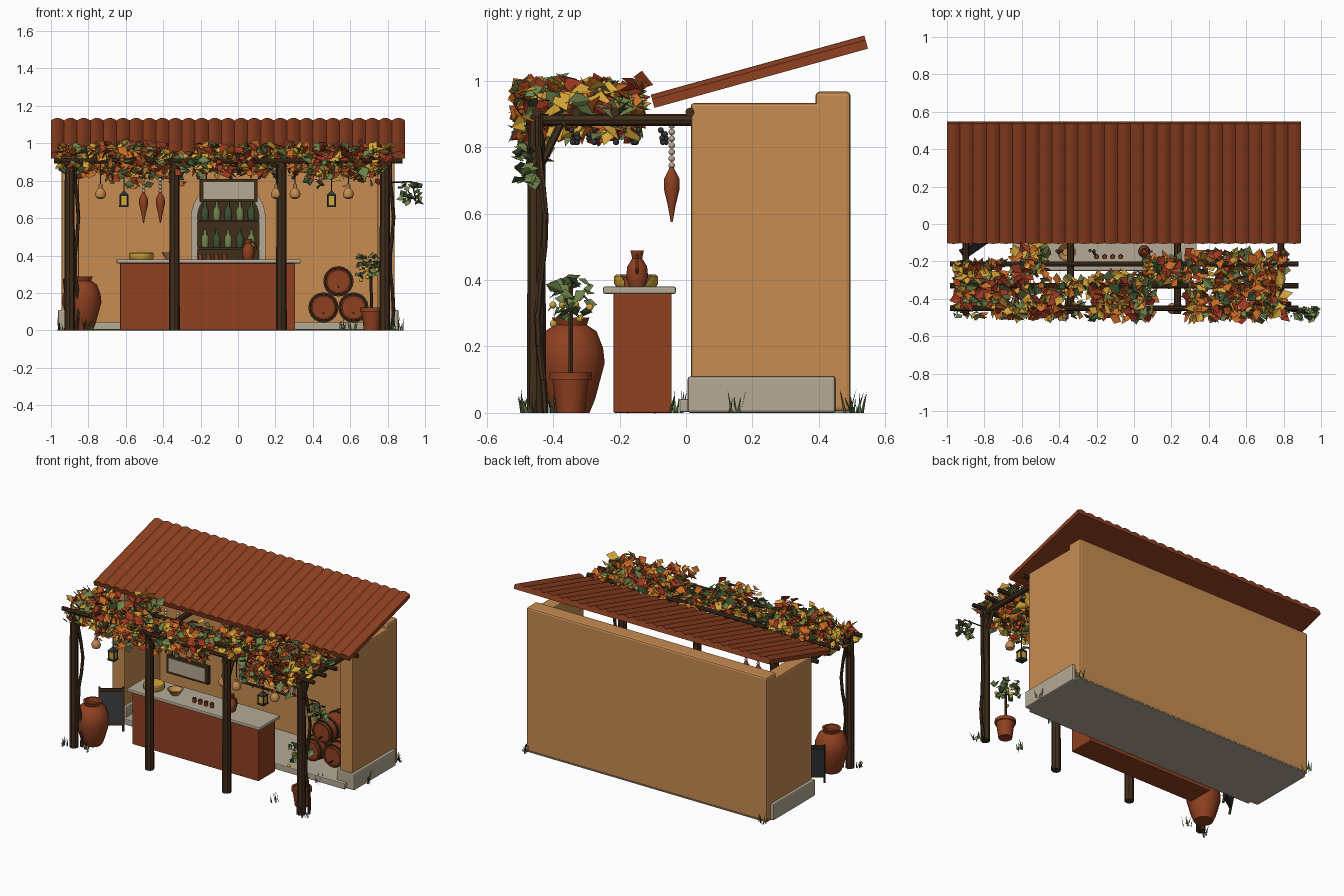
import bpy, bmesh, math, random
from mathutils import Vector, Matrix, Euler

if "Cube" in bpy.data.objects:
    bpy.data.objects.remove(bpy.data.objects["Cube"])
random.seed(7)
R = random.uniform

def mat(name, r, g, b):
    m = bpy.data.materials.new(name)
    m.diffuse_color = (r, g, b, 1)
    m.use_nodes = True
    m.node_tree.nodes["Principled BSDF"].inputs["Base Color"].default_value = m.diffuse_color
    return m

OCHRE = mat("ochre plaster", .57, .265, .085)
CLAY = mat("terracotta", .275, .052, .015)
WOOD = mat("dark wood", .05, .026, .011)
STONE = mat("pale stone", .46, .40, .30)
BLACK = mat("charcoal", .035, .037, .04)
RED = mat("red leaf", .36, .04, .016)
ORANGE = mat("orange leaf", .60, .15, .018)
YELLOW = mat("yellow leaf", .66, .38, .04)
GREEN = mat("green leaf", .16, .23, .07)
DARK = mat("dark green leaf", .045, .08, .03)

def new(name, bm, mats, smooth=False, recalc=True):
    if recalc:
        bmesh.ops.recalc_face_normals(bm, faces=bm.faces)
    me = bpy.data.meshes.new(name)
    bm.to_mesh(me)
    bm.free()
    for m in mats if isinstance(mats, (list, tuple)) else [mats]:
        me.materials.append(m)
    o = bpy.data.objects.new(name, me)
    bpy.context.collection.objects.link(o)
    if smooth:
        bpy.ops.object.select_all(action='DESELECT')
        o.select_set(True)
        bpy.context.view_layer.objects.active = o
        bpy.ops.object.shade_smooth_by_angle(angle=math.radians(40))
    return o

def box(name, x0, x1, y0, y1, z0, z1, m, bevel=0.0):
    bm = bmesh.new()
    bmesh.ops.create_cube(bm, size=1)
    for v in bm.verts:
        v.co = (x0 if v.co.x < 0 else x1, y0 if v.co.y < 0 else y1, z0 if v.co.z < 0 else z1)
    if bevel:
        bmesh.ops.bevel(bm, geom=bm.edges[:], offset=bevel, segments=2, affect='EDGES', profile=.5)
    return new(name, bm, m)

def chain(name, pts, r, m, n=8, r_end=None):
    """Round rods joined along a path."""
    bm = bmesh.new()
    for a, b in zip(pts, pts[1:]):
        a, b = Vector(a), Vector(b)
        M = Matrix.Translation((a + b) / 2) @ (b - a).to_track_quat('Z', 'Y').to_matrix().to_4x4()
        bmesh.ops.create_cone(bm, cap_ends=True, segments=n, radius1=r, radius2=r if r_end is None else r_end,
                              depth=(b - a).length, matrix=M)
    return new(name, bm, m, True)

def lathe(name, prof, loc, m, n=16, rot=(0, 0, 0)):
    bm = bmesh.new()
    rings = [[bm.verts.new((r * math.cos(t * math.tau / n), r * math.sin(t * math.tau / n), z))
              for t in range(n)] for r, z in prof]
    for a, b in zip(rings, rings[1:]):
        for i in range(n):
            bm.faces.new((a[i], a[(i + 1) % n], b[(i + 1) % n], b[i]))
    bm.faces.new(rings[0])
    bm.faces.new(rings[-1])
    bm.transform(Matrix.Translation(loc) @ Euler(rot).to_matrix().to_4x4())
    return new(name, bm, m, True)

def balls(name, centres, r, m):
    bm = bmesh.new()
    for c in centres:
        bmesh.ops.create_icosphere(bm, subdivisions=2, radius=r, matrix=Matrix.Translation(c))
    return new(name, bm, m, True)

def leaf(bm, c, s, k, tilt=1.1):
    M = Matrix.Translation(c) @ Euler((R(-tilt, tilt), R(-tilt, tilt), R(0, 6.28))).to_matrix().to_4x4()
    a, l, t, r = [bm.verts.new(M @ Vector(p)) for p in
                  ((0, -s * .5, 0), (-s * .42, 0, s * .12), (0, s * .6, 0), (s * .42, 0, s * .12))]
    for f in (bm.faces.new((a, t, l)), bm.faces.new((a, r, t))):
        f.material_index = k
        f.normal_update()
        if f.normal.z < 0:
            f.normal_flip()

# --- Building shell: back wall with niche, side walls, plinths, floor
wall = box("back_wall", -.943, .838, .39, .495, .004, .967, OCHRE, .012)
CX = -.052
def arch(w, z0, spring, n=16):
    return [(CX - w, z0)] + [(CX - w * math.cos(math.pi * i / n), spring + w * math.sin(math.pi * i / n))
                             for i in range(n + 1)] + [(CX + w, z0)]

def prism(name, pts, y0, y1, m):
    bm = bmesh.new()
    a, b = [[bm.verts.new((x, y, z)) for x, z in pts] for y in (y0, y1)]
    bm.faces.new(a)
    bm.faces.new(b)
    for i in range(len(a)):
        j = (i + 1) % len(a)
        bm.faces.new((a[i], a[j], b[j], b[i]))
    return new(name, bm, m)

cutter = prism("niche_cutter", arch(.168, .3, .6), .3, .46, OCHRE)
cutter.hide_render = True
mod = wall.modifiers.new("niche", 'BOOLEAN')
mod.operation, mod.object, mod.solver = 'DIFFERENCE', cutter, 'EXACT'
bpy.context.view_layer.objects.active = wall
bpy.ops.object.modifier_apply(modifier="niche")
bpy.data.objects.remove(cutter)
prism("niche_back", arch(.167, .301, .6), .452, .459, WOOD)
outer, inner = arch(.2, .3, .6), arch(.165, .3, .6)
prism("niche_frame", outer + inner[::-1], .37, .40, STONE)
for i, z in enumerate((.3, .445, .59)):
    box(f"niche_shelf_{i}", CX - .165, CX + .165, .375, .455, z - .012, z, WOOD)
    for k in range(5 if i else 0):
        lathe(f"bottle_{i}_{k}", [(.018, 0), (.02, .01), (.02, .055), (.008, .07), (.008, .095)],
              (CX - .124 + .062 * k, .415, z), GREEN if (i + k) % 2 else DARK, 10)
for n, x0, x1 in (("left", -.943, -.85), ("right", .745, .838)):
    box(n + "_side_wall", x0, x1, .015, .43, .004, .932, OCHRE, .008)
    box(n + "_plinth", x0 - .02, x1 + .02, .005, .45, 0, .11, STONE, .008)
box("floor_slab", -.91, .805, -.02, .42, .002, .042, STONE, .005)
box("footing", -.94, .835, .01, .492, 0, .006, STONE)

# --- Sloping corrugated roof
bm = bmesh.new()
T = 27
N, L, prev = T * 6, .667, None
for i in range(N + 1):
    x = -1.0 + 1.893 * i / N
    top = .027 + .014 * abs(math.sin(math.pi * i / 6))
    col = [bm.verts.new(p) for p in ((x, 0, 0), (x, L, 0), (x, L, top), (x, 0, top))]
    if prev:
        for a in range(4):
            b = (a + 1) % 4
            bm.faces.new((prev[a], prev[b], col[b], col[a]))
    else:
        bm.faces.new(col)
    prev = col
bm.faces.new(prev)
bm.transform(Matrix.Translation((0, -.095, .918)) @ Matrix.Rotation(math.radians(15.5), 4, 'X'))
new("tile_roof", bm, CLAY, True)

# --- Pergola posts, rafters, rails, braces and climbing trunks
for i, x in enumerate((-.9, -.34, .232, .785)):
    chain(f"post_{i}", [(x, -.45, 0), (x, -.45, .89)], .029, WOOD, 8, .026)
    chain(f"rafter_{i}", [(x, -.48, .882), (x, .015, .882)], .018, WOOD)
    chain(f"brace_{i}", [(x, -.44, .74), (x, -.375, .875)], .012, WOOD, 6)
for i, y in enumerate((-.45, -.33, -.214, .012)):
    chain(f"rail_{i}", [(-.985, y, .905), (.88, y, .905)], .014, WOOD)
for i, x in enumerate((-.9, .785)):
    chain(f"vine_trunk_{i}", [(x + .037 + .01 * math.sin(k * 1.3), -.435 + .012 * math.cos(k * 1.1), .1 * k)
                              for k in range(10)], .010, WOOD, 6)

# --- Autumn vine canopy: (x0, x1, y0, y1, count)
bm = bmesh.new()
patches = ((-.95, -.68, -.45, -.2, 180), (-.65, -.46, -.27, -.13, 90), (-.76, -.38, -.5, -.29, 220),
           (-.22, .1, -.51, -.26, 210), (.06, .27, -.33, -.17, 95), (.28, .55, -.51, -.15, 230),
           (.52, .81, -.51, -.15, 240), (-.4, -.2, -.38, -.28, 35))
for x0, x1, y0, y1, n in patches:
    for _ in range(n):
        leaf(bm, (R(x0, x1), R(y0, y1), .915 + random.triangular(-.095, .09, .02)), R(.05, .078),
             random.choices(range(5), (25, 25, 24, 18, 6))[0])
for x0, x1, z0, n in ((-.7, -.28, .75, 95), (-.25, .1, .81, 45), (.36, .8, .75, 100), (-.95, -.8, .83, 25)):
    for _ in range(n):                              # leaves drooping over the front rail
        leaf(bm, (R(x0, x1), R(-.5, -.42), random.triangular(z0, .92, .88)), R(.04, .062),
             random.choices(range(5), (22, 24, 18, 20, 14))[0], 1.3)
new("vine_leaves", bm, [RED, ORANGE, YELLOW, GREEN, DARK], recalc=False)
bunches = []
for _ in range(12):
    x, y = R(-.75, .7), random.choice((-.33, -.28, -.214, -.15, -.07))
    bunches += [(x + R(-.014, .014), y + R(-.014, .014), .815 + .012 * k) for k in range(4)]
balls("grape_bunches", bunches, .009, BLACK)

# --- Sprig on the right end and bush in the clay pot
bm = bmesh.new()
for _ in range(34):
    leaf(bm, (R(.86, .978), R(-.51, -.45), R(.68, .79)), R(.035, .05), random.choice((0, 0, 1)))
new("end_sprig_leaves", bm, [GREEN, DARK], recalc=False)
chain("end_sprig_stem", [(.79, -.46, .79), (.93, -.475, .795), (.95, -.48, .7)], .004, WOOD, 6)
P = (.715, -.347)
lathe("plant_pot", [(.042, 0), (.055, .1), (.064, .1), (.064, .122), (.052, .122), (.05, .105)], (*P, 0), CLAY)
chain("plant_stem", [(*P, .1), (P[0] - .005, P[1], .3), (P[0] - .01, P[1], .38)], .008, WOOD, 6)
bm = bmesh.new()
for _ in range(38):
    leaf(bm, (P[0] - .012 + R(-.065, .065), P[1] + R(-.06, .06), R(.28, .40)), R(.035, .055), random.choice((0, 0, 1)))
new("plant_leaves", bm, [GREEN, DARK], recalc=False)
balls("plant_fruit", [(P[0] + R(-.06, .05), P[1] + R(-.06, .065), R(.25, .35)) for _ in range(8)], .011, YELLOW)

# --- Counter and the goods on it
box("counter_body", -.63, .305, -.218, -.043, 0, .36, CLAY, .004)
box("counter_top", -.65, .335, -.25, -.03, .358, .38, STONE, .006)
lathe("cheese_wheel", [(.06, 0), (.066, .008), (.066, .03), (.06, .036)], (-.517, -.15, .38), YELLOW, 20)
lathe("bowl", [(.025, 0), (.05, .036), (.044, .036), (.02, .01)], (-.36, -.15, .38), OCHRE)
for i in range(4):
    lathe(f"cup_{i}", [(.011, 0), (.014, .028), (.011, .028), (.009, .006)], (-.2 + .043 * i, -.175, .38), CLAY, 10)
JUG = [(.024, 0), (.033, .03), (.03, .06), (.015, .085), (.02, .108), (.014, .108), (.01, .09)]
lathe("jug", JUG, (.055, -.147, .38), CLAY)
chain("jug_handle", [(.07, -.147, .475), (.094, -.147, .465), (.096, -.147, .435), (.083, -.147, .42)], .005, CLAY, 6)

# --- Large clay jar
lathe("large_jar", [(.058, 0), (.075, .04), (.105, .15), (.1, .195), (.08, .245), (.05, .265), (.058, .287),
                    (.045, .287), (.04, .26)], (-.835, -.347, 0), CLAY, 14)

# --- Stacked barrels with hoops
for i, (x, z) in enumerate(((.457, .122), (.617, .122), (.537, .262))):
    lathe(f"barrel_{i}", [(.058, .01), (.058, 0), (.066, 0), (.079, .11), (.079, .14), (.066, .25), (.058, .25), (.058, .24)],
          (x, .11, z), CLAY, 20, (-math.pi / 2, 0, 0))
    for k, (r, d) in enumerate(((.070, .014), (.077, .065), (.077, .167), (.070, .22))):
        lathe(f"barrel_{i}_hoop_{k}", [(r - .006, 0), (r + .004, 0), (r + .004, .016), (r - .006, .016)],
              (x, .11 + d, z), WOOD, 20, (-math.pi / 2, 0, 0))
    chain(f"barrel_{i}_tap", [(x, .125, z - .03), (x, .085, z - .03)], .006, WOOD, 6)

# --- Hanging sign, lanterns, gourds and cured hams
box("sign_frame", -.205, .105, -.465, -.44, .685, .81, WOOD, .004)
box("sign_panel", -.185, .085, -.469, -.436, .703, .792, STONE)
for x in (-.17, .07):
    chain("sign_cord", [(x, -.452, .8), (x, -.452, .9)], .004, WOOD, 6)
for x in (-.61, .5):
    box("lantern_glass", x - .018, x + .018, -.470, -.434, .67, .72, YELLOW)
    box("lantern_base", x - .025, x + .025, -.477, -.427, .66, .671, BLACK)
    lathe("lantern_cap", [(.034, 0), (.034, .006), (.008, .026)], (x, -.452, .718), BLACK, 4, (0, 0, math.pi / 4))
    for dx in (-.02, .02):
        for dy in (-.02, .02):
            chain("lantern_bar", [(x + dx, -.452 + dy, .67), (x + dx, -.452 + dy, .72)], .004, BLACK, 4)
    chain("lantern_cord", [(x, -.452, .74), (x, -.452, .9)], .003, WOOD, 6)
for x in (-.735, .205, .305, .59):
    lathe("gourd", [(.008, 0), (.024, .008), (.03, .027), (.022, .047), (.01, .06), (.011, .075), (.004, .084)],
          (x, -.452, .702), OCHRE, 12)
    chain("gourd_cord", [(x, -.452, .78), (x, -.452, .9)], .003, WOOD, 6)
for x in (-.505, -.415):
    lathe("cured_ham", [(.003, 0), (.012, .05), (.024, .1), (.023, .13), (.01, .155), (.006, .165)], (x, -.043, .575), CLAY, 12)
    balls("garlic_string", [(x, -.043, .745 + .02 * k) for k in range(7)], .010, STONE)

# --- Leaning chalkboard behind the jar
M = Matrix.Translation((-.84, -.14, 0)) @ Matrix.Rotation(math.radians(35), 4, 'Z') @ Matrix.Rotation(-.18, 4, 'X')
for o in (box("chalkboard_frame", -.08, .08, -.01, .005, .04, .27, WOOD),
          box("chalkboard_face", -.068, .068, -.014, .008, .055, .255, BLACK),
          chain("chalkboard_leg_left", [(-.072, 0, 0), (-.072, 0, .28)], .008, WOOD, 6),
          chain("chalkboard_leg_right", [(.072, 0, 0), (.072, 0, .28)], .008, WOOD, 6)):
    o.data.transform(M)

# --- Grass tufts
bm = bmesh.new()
for x, y in ((-.94, -.48), (-.8, -.46), (.57, -.4), (.83, -.47), (.86, .15), (.84, .5), (-.92, .505), (.62, -.03)):
    for _ in range(8):
        b = Vector((x + R(-.025, .025), y + R(-.025, .025), 0))
        d = Vector((R(-1, 1), R(-1, 1), 0)).normalized() * .006
        t = b + Vector((R(-.02, .02), R(-.02, .02), R(.04, .075)))
        f = bm.faces.new([bm.verts.new(p) for p in (b - d, b + d, t)])
        f.material_index = random.choice((0, 1))
new("grass_tufts", bm, [GREEN, DARK])
